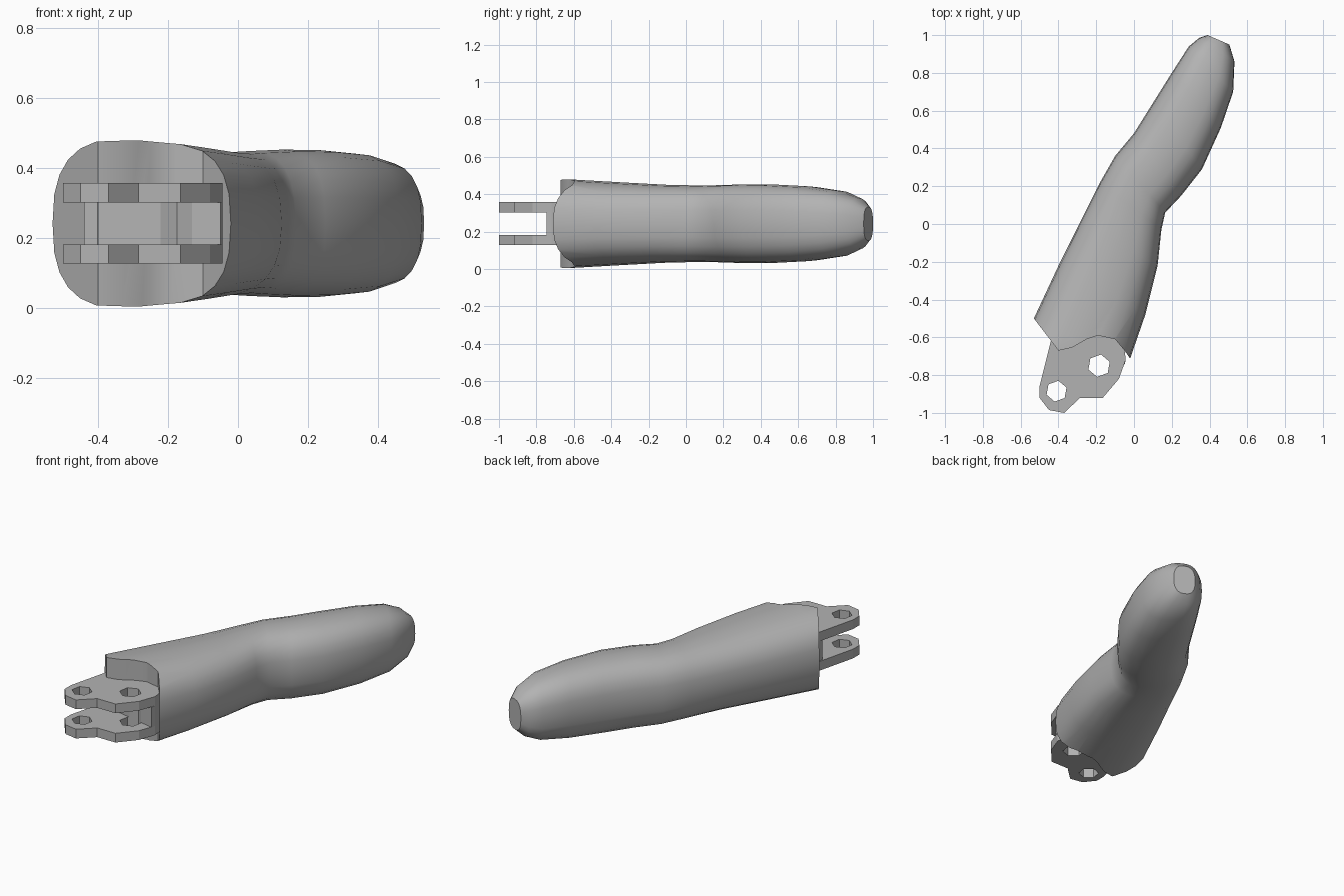
import bpy, bmesh
from math import sin, cos, pi, radians, copysign

cube = bpy.data.objects.get("Cube")
if cube:
    bpy.data.objects.remove(cube, do_unlink=True)

grey = bpy.data.materials.new("plain grey")
grey.use_nodes = True
grey.diffuse_color = (0.45, 0.45, 0.45, 1)
grey.node_tree.nodes["Principled BSDF"].inputs["Base Color"].default_value = (0.45, 0.45, 0.45, 1)


def loft(name, rings):
    """Closed solid through a list of equal-length rings."""
    bm = bmesh.new()
    loops = [[bm.verts.new(p) for p in ring] for ring in rings]
    n = len(loops[0])
    for a, b in zip(loops, loops[1:]):
        for i in range(n):
            j = (i + 1) % n
            bm.faces.new((a[i], a[j], b[j], b[i]))
    bm.faces.new(loops[0])
    bm.faces.new(loops[-1])
    bmesh.ops.recalc_face_normals(bm, faces=bm.faces)
    mesh = bpy.data.meshes.new(name)
    bm.to_mesh(mesh)
    bm.free()
    mesh.materials.append(grey)
    ob = bpy.data.objects.new(name, mesh)
    bpy.context.collection.objects.link(ob)
    return ob


def prism(name, outline, z0, z1):
    return loft(name, [[(x, y, z) for x, y in outline] for z in (z0, z1)])


def cut(ob, cutter):
    mod = ob.modifiers.new("cut", 'BOOLEAN')
    mod.operation = 'DIFFERENCE'
    mod.solver = 'EXACT'
    mod.object = cutter
    bpy.context.view_layer.objects.active = ob
    bpy.ops.object.modifier_apply(modifier=mod.name)


def section(left, right, half, power=2.6, n=24):
    """Rounded upright ring spanning two plan points."""
    ring = []
    for i in range(n):
        a = 2 * pi * i / n
        u = copysign(abs(cos(a)) ** (2 / power), cos(a)) * 0.5 + 0.5
        v = copysign(abs(sin(a)) ** (2 / power), sin(a))
        ring.append((left[0] + (right[0] - left[0]) * u,
                     left[1] + (right[1] - left[1]) * u, 0.242 + half * v))
    return ring


# Finger body: left plan point, right plan point, half height
stations = [
    ((-.65, -.74), (-.10, -.95), .245),
    ((-.53, -.50), (-.03, -.74), .237),
    ((-.39, -.20), (.06, -.48), .221),
    ((-.28, .02), (.125, -.22), .208),
    ((-.18, .22), (.145, -.03), .204),
    ((-.10, .36), (.165, .06), .207),
    ((0, .48), (.25, .15), .211),
    ((.10, .64), (.36, .29), .210),
    ((.20, .80), (.46, .51), .200),
    ((.29, .94), (.525, .70), .175),
    ((.345, .985), (.532, .86), .135),
    ((.39, 1.0), (.505, .95), .09),
]
body = loft("finger_body", [section(*s) for s in stations])

# Cupped socket end, cut straight through in height
cup = [(-.40, -.67), (-.33, -.655), (-.25, -.61), (-.19, -.59), (-.10, -.61), (-.05, -.67)]
socket = prism("socket_cutter", [(-.9, -1.3), (-.9, -.33), (-.66, -.33)] + cup
               + [(-.015, -.72), (.1, -.89), (.1, -1.3)], -.3, .8)
cut(body, socket)

# Hinge: two lugs and the web between them, tucked just into the cup
root = [(x, y + .01) for x, y in cup]
lug = [(-.044, -.72), (-.08, -.82), (-.165, -.92), (-.285, -.92), (-.37, -1.0),
       (-.45, -.985), (-.50, -.92), (-.50, -.86), (-.44, -.62)]
hinge = [prism("lower_lug", root + lug, .127, .182),
         prism("upper_lug", root + lug, .302, .357),
         prism("hinge_web", root + [(-.044, -.72), (-.05, -.745), (-.44, -.66), (-.44, -.62)],
               .182, .302)]

# Pin holes
cutters = [socket]
for x, y, r in ((-.41, -.885, .056), (-.185, -.75, .06)):
    hexagon = [(x + r * cos(radians(20 + 60 * i)), y + r * sin(radians(20 + 60 * i)))
               for i in range(6)]
    pin = prism("pin_hole_cutter", hexagon, -.1, .6)
    cutters.append(pin)
    for part in hinge:
        if part.name != "hinge_web" or x > -.3:
            cut(part, pin)
for c in cutters:
    bpy.data.objects.remove(c, do_unlink=True)

# Smooth finger with sharp socket rim
bpy.ops.object.select_all(action='DESELECT')
body.select_set(True)
bpy.context.view_layer.objects.active = body
bpy.ops.object.shade_smooth_by_angle(angle=radians(35))
